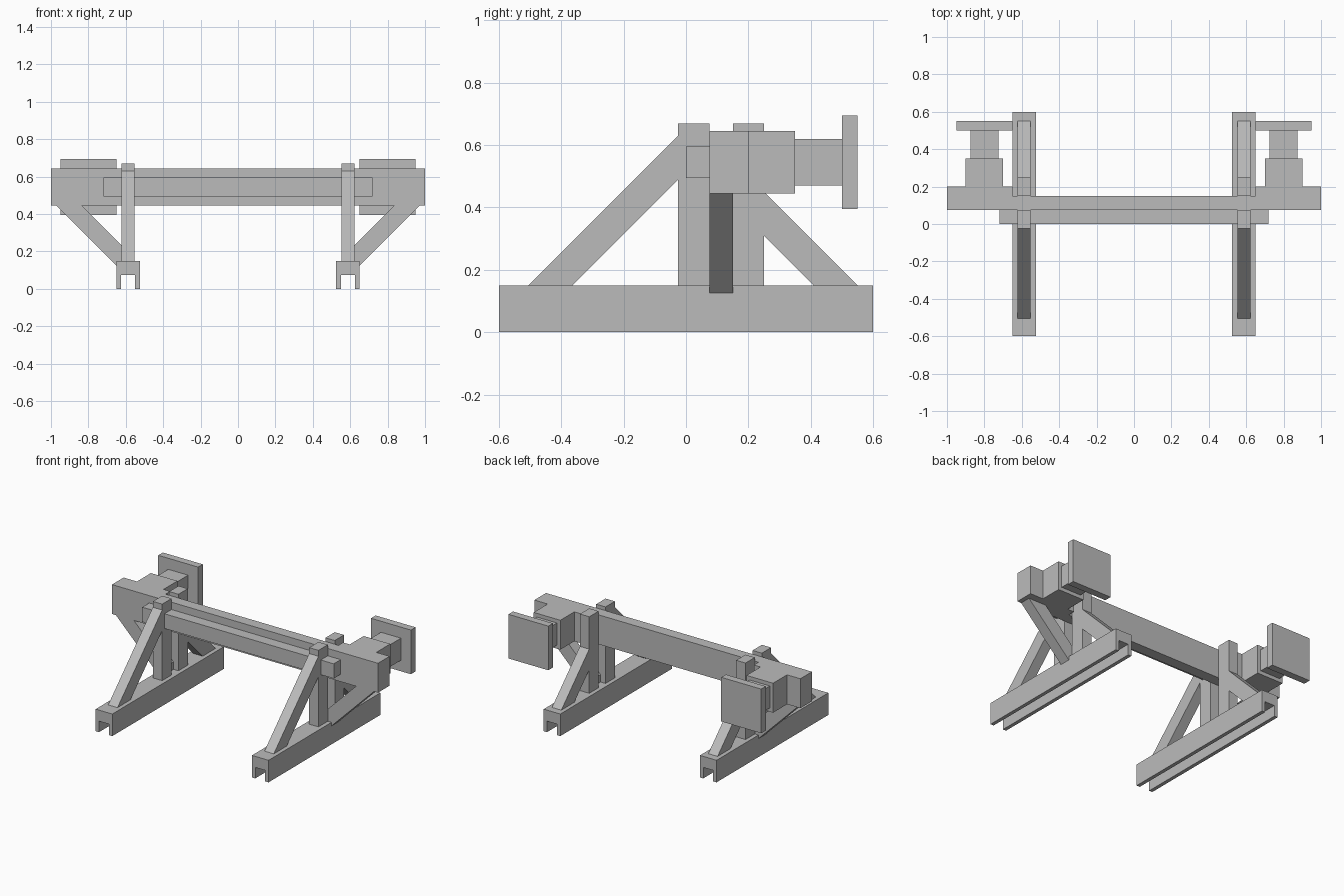
import bpy
import bmesh

cube = bpy.data.objects.get("Cube")
if cube:
    bpy.data.objects.remove(cube, do_unlink=True)

# Single painted steel colour
COLOUR = (0.5, 0.5, 0.5, 1)
steel = bpy.data.materials.new("grey steel")
steel.use_nodes = True
steel.diffuse_color = COLOUR
steel.node_tree.nodes["Principled BSDF"].inputs["Base Color"].default_value = COLOUR


def prism(name, profile, axis, start, end):
    """Extrude a 2D profile along x (profile in y, z), y (x, z) or z (x, y)."""
    def place(p, depth):
        co = list(p)
        co.insert("xyz".index(axis), depth)
        return co

    bm = bmesh.new()
    face = bm.faces.new([bm.verts.new(place(p, start)) for p in profile])
    result = bmesh.ops.extrude_face_region(bm, geom=[face])
    for v in result["geom"]:
        if isinstance(v, bmesh.types.BMVert):
            v.co["xyz".index(axis)] = end
    bmesh.ops.recalc_face_normals(bm, faces=bm.faces)
    mesh = bpy.data.meshes.new(name)
    bm.to_mesh(mesh)
    bm.free()
    mesh.materials.append(steel)
    obj = bpy.data.objects.new(name, mesh)
    bpy.context.collection.objects.link(obj)
    return obj


def box(name, x, y, z):
    corners = [(x[0], y[0]), (x[1], y[0]), (x[1], y[1]), (x[0], y[1])]
    return prism(name, corners, "z", *z)


# Cross beam with thickened ends, and the thinner beam in front of it
beam = [(-1, .075), (1, .075), (1, .2), (.65, .2), (.65, .15),
        (-.65, .15), (-.65, .2), (-1, .2)]
prism("cross_beam", beam, "z", .445, .645)
box("front_beam", (-.72, .72), (0, .075), (.495, .595))

MID = .5875                       # centre line of each side frame
POST = (MID - .035, MID + .035)   # width of posts and braces

for side, s in (("left", 1), ("right", -1)):
    def span(a, b):
        return (s * a, s * b)

    # Channel-shaped foot, open underneath
    channel = [(-.0625, 0), (-.0375, 0), (-.0375, .075), (.0375, .075),
               (.0375, 0), (.0625, 0), (.0625, .15), (-.0625, .15)]
    prism(side + "_foot", [(s * MID + u, z) for u, z in channel], "y", -.6, .6)

    # Posts either side of the cross beam
    box(side + "_front_post", span(*POST), (-.025, .075), (.15, .67))
    box(side + "_rear_post", span(*POST), (.15, .25), (.15, .67))

    # Sloping braces in line with the foot
    prism(side + "_front_brace", [(-.505, .15), (-.365, .15), (-.025, .49), (-.025, .63)],
          "x", *span(*POST))
    prism(side + "_rear_brace", [(.55, .15), (.41, .15), (.25, .31), (.25, .45)],
          "x", *span(*POST))

    # Brace carrying the beam end
    strut = [(.97, .445), (.835, .445), (.59, .2), (.59, .12), (.645, .12)]
    prism(side + "_side_brace", [(s * x, z) for x, z in strut], "y", .075, .15)

    # Buffer: housing, plunger and square head
    box(side + "_buffer_housing", span(.7, .9), (.2, .35), (.445, .645))
    box(side + "_buffer_plunger", span(.725, .875), (.35, .5), (.47, .62))
    box(side + "_buffer_head", span(.65, .95), (.5, .55), (.395, .695))
